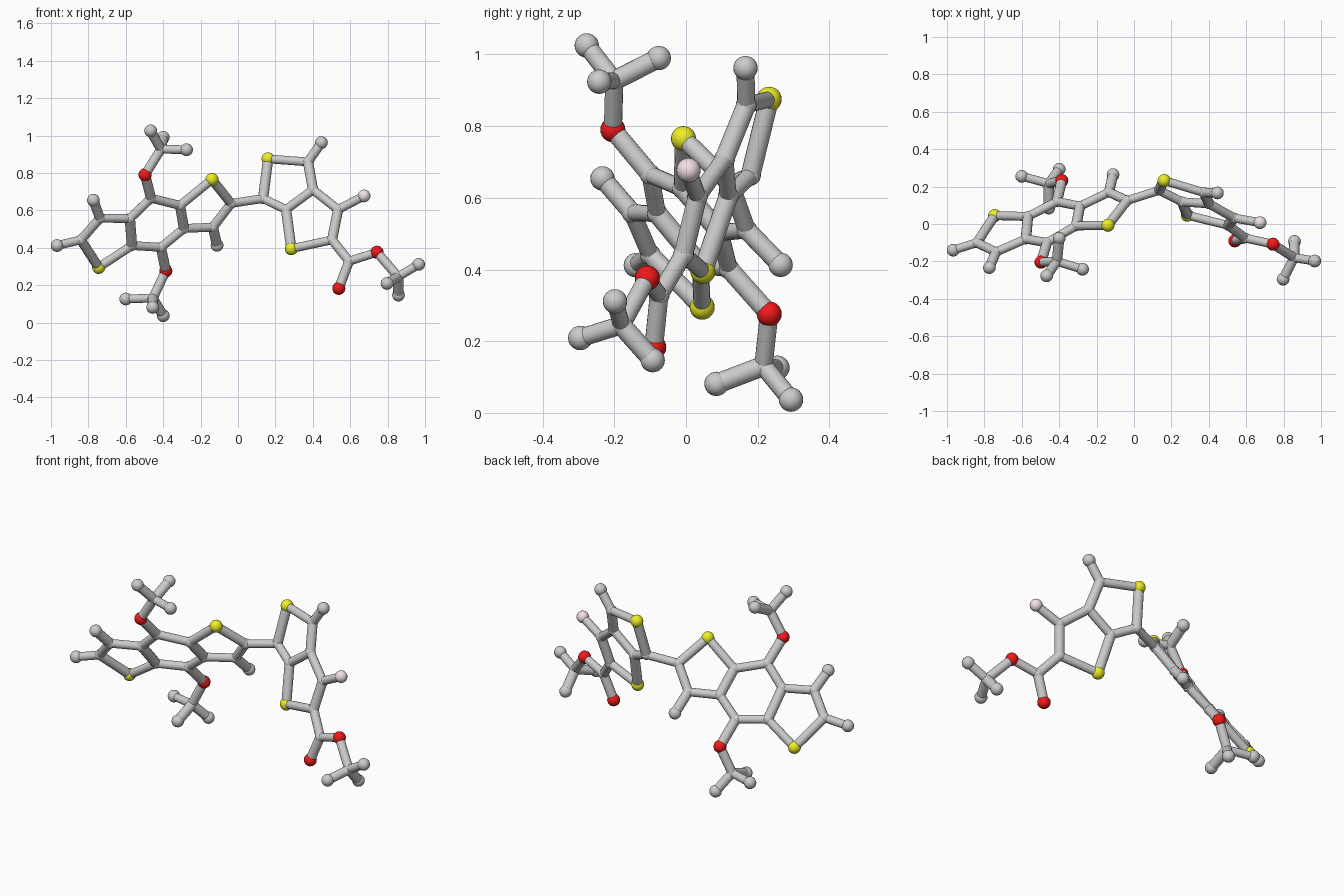
import bpy, bmesh
from mathutils import Vector

if "Cube" in bpy.data.objects:
    bpy.data.objects.remove(bpy.data.objects["Cube"])


def material(name, rgb):
    m = bpy.data.materials.new(name)
    m.diffuse_color = (*rgb, 1)
    m.use_nodes = True
    m.node_tree.nodes["Principled BSDF"].inputs["Base Color"].default_value = m.diffuse_color
    return m


def make_mesh(name, build, mat=None):
    bm = bmesh.new()
    build(bm)
    for f in bm.faces:
        f.smooth = len(f.verts) <= 4
    me = bpy.data.meshes.new(name)
    bm.to_mesh(me)
    bm.free()
    if mat:
        me.materials.append(mat)
    return me


def ball(radius):
    return lambda bm: bmesh.ops.create_uvsphere(bm, u_segments=20, v_segments=12, radius=radius)


def rod(bm):
    bmesh.ops.create_cone(bm, cap_ends=True, segments=16, radius1=1, radius2=1, depth=1)


# Shared meshes, picked by the first letter of each atom key
MESHES = {
    "C": ("carbon", make_mesh("carbon", ball(0.029))),
    "H": ("hydrogen", make_mesh("hydrogen", ball(0.034))),
    "S": ("sulfur", make_mesh("sulfur", ball(0.035), material("yellow", (0.85, 0.85, 0.02)))),
    "O": ("oxygen", make_mesh("oxygen", ball(0.035), material("red", (0.9, 0.01, 0.01)))),
    "F": ("fluorine", make_mesh("fluorine", ball(0.034), material("pink", (0.9, 0.75, 0.78)))),
}
ROD = make_mesh("bond", rod)


def add(name, mesh):
    o = bpy.data.objects.new(name, mesh)
    bpy.context.collection.objects.link(o)
    return o


def build(part, atoms, chains, known):
    """Balls for the atoms of a part, rods along each chain of keys."""
    known.update({k: Vector(p) for k, p in atoms.items()})
    for k in atoms:
        label, mesh = MESHES[k[0]]
        add(f"{part}_{label}", mesh).location = known[k]
    for chain in chains:
        keys = chain.split()
        for a, b in zip(keys, keys[1:]):
            p, q = known[a], known[b]
            d = q - p
            r = 0.028 - 0.005 * abs(d.normalized().x)
            o = add(f"{part}_bond", ROD)
            o.location = (p + q) / 2
            o.rotation_euler = d.to_track_quat("Z", "Y").to_euler()
            o.scale = (r, r, d.length)


pos = {}

# Three fused rings on the left
build("left_rings", {
    "S1": (-.745, .045, .295), "C2": (-.84, -.10, .442), "C3": (-.738, -.15, .558),
    "C4": (-.578, -.08, .556), "C5": (-.567, .04, .412), "C6": (-.465, -.10, .665),
    "C7": (-.31, -.01, .626), "C8": (-.289, .095, .503), "C9": (-.412, .12, .402),
    "S2": (-.139, -.007, .765), "C10": (-.037, .125, .637), "C11": (-.134, .17, .51),
    "H2": (-.967, -.14, .412), "H3": (-.773, -.233, .654), "H11": (-.112, .264, .413),
}, ["S1 C2 C3 C4 C5 S1", "C4 C6 C7 C8 C9 C5", "C7 S2 C10 C11 C8",
    "C2 H2", "C3 H3", "C11 H11"], pos)

# Methoxy arms above and below the middle ring
build("upper_arm", {
    "O1": (-.497, -.204, .79), "C12": (-.412, -.2, .927), "Ha": (-.467, -.277, 1.025),
    "Hb": (-.40, -.076, .99), "Hc": (-.275, -.242, .924),
}, ["C6 O1 C12 Ha", "Hb C12 Hc"], pos)
build("lower_arm", {
    "O2": (-.386, .232, .276), "C13": (-.455, .216, .131), "Hd": (-.60, .255, .126),
    "He": (-.40, .293, .037), "Hf": (-.456, .085, .081),
}, ["C9 O2 C13 Hd", "He C13 Hf"], pos)

# Two fused rings on the right
build("right_rings", {
    "C14": (.134, .18, .663), "S3": (.161, .232, .875), "C15": (.374, .168, .859),
    "C16": (.401, .108, .71), "C17": (.257, .118, .604), "C18": (.535, .032, .604),
    "C19": (.503, -.007, .442), "S4": (.285, .047, .395), "F1": (.674, .007, .677),
    "H15": (.446, .166, .962),
}, ["C10 C14 S3 C15 C16 C17 C14", "C16 C18 C19 S4 C17", "C18 F1", "C15 H15"], pos)

# Ester tail
build("tail", {
    "C20": (.594, -.075, .328), "O3": (.539, -.09, .183), "O4": (.743, -.108, .376),
    "C21": (.856, -.18, .245), "Hg": (.966, -.198, .311), "Hh": (.797, -.295, .209),
    "Hi": (.858, -.093, .147),
}, ["C19 C20 O3", "C20 O4 C21 Hg", "Hh C21 Hi"], pos)
